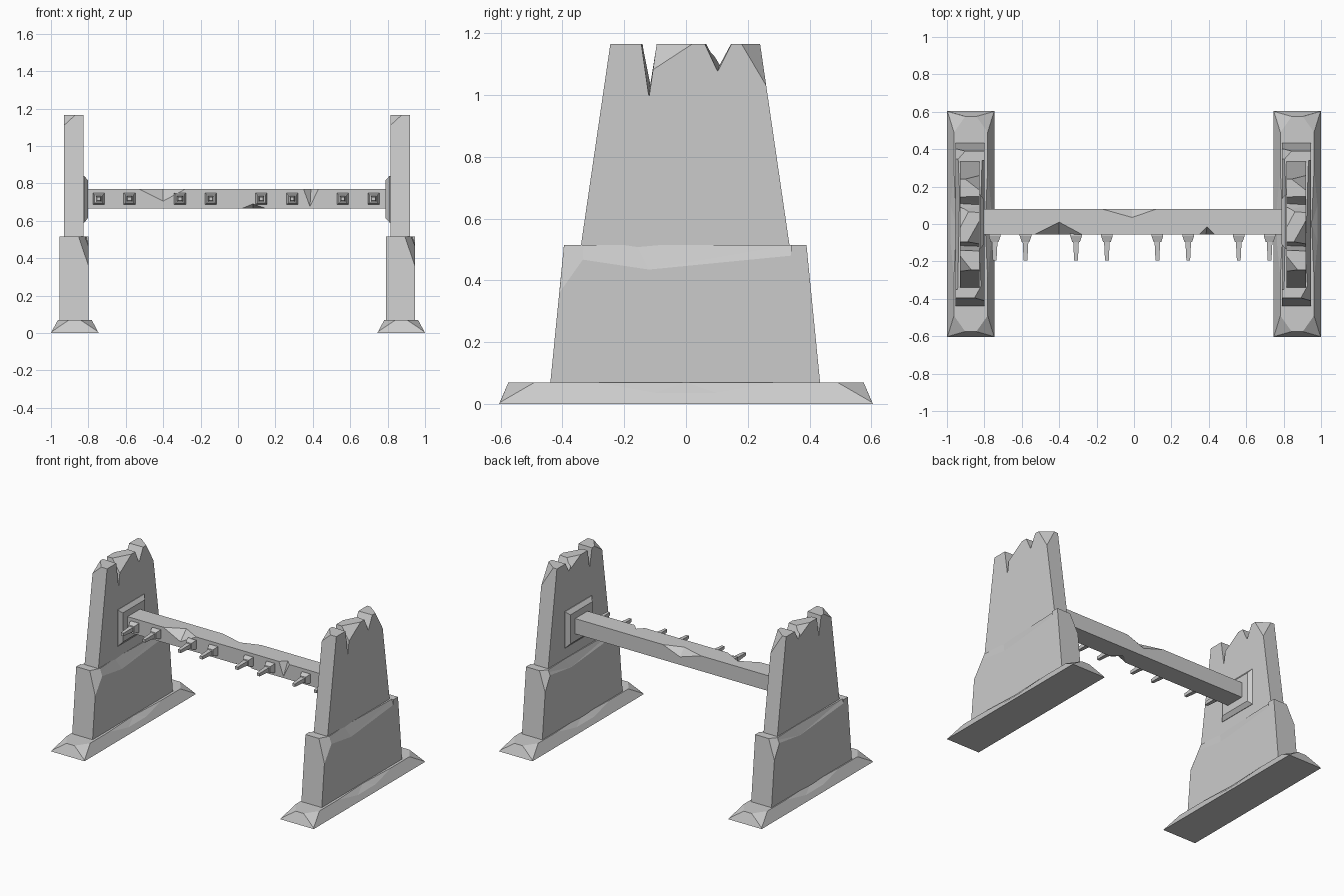
import bpy, bmesh
from mathutils import Vector

cube = bpy.data.objects.get("Cube")
if cube:
    bpy.data.objects.remove(cube, do_unlink=True)

stone = bpy.data.materials.new("plain_grey")
stone.use_nodes = True
GREY = (0.6, 0.6, 0.6, 1)
stone.diffuse_color = GREY
stone.node_tree.nodes["Principled BSDF"].inputs["Base Color"].default_value = GREY


def add_object(name, bm):
    bmesh.ops.recalc_face_normals(bm, faces=bm.faces)
    mesh = bpy.data.meshes.new(name)
    bm.to_mesh(mesh)
    bm.free()
    mesh.materials.append(stone)
    ob = bpy.data.objects.new(name, mesh)
    bpy.context.collection.objects.link(ob)
    return ob


def loft(name, rings):
    """Skin a stack of four-cornered rings and cap both ends."""
    bm = bmesh.new()
    loops = [[bm.verts.new(p) for p in ring] for ring in rings]
    for a, b in zip(loops, loops[1:]):
        for i in range(4):
            j = (i + 1) % 4
            bm.faces.new((a[i], a[j], b[j], b[i]))
    bm.faces.new(loops[0])
    bm.faces.new(loops[-1])
    return add_object(name, bm)


def block(name, *levels):
    """Tapered block from levels of (z, x0, x1, y0, y1)."""
    return loft(name, [[(x0, y0, z), (x1, y0, z), (x1, y1, z), (x0, y1, z)]
                       for z, x0, x1, y0, y1 in levels])


def chip(ob, cuts):
    """Break pieces off: each cut is a hull of points swept outward by a push."""
    bm = bmesh.new()
    for push, points in cuts:
        pts = [Vector(p) for p in points]
        pts += [p + Vector(push) for p in pts]
        verts = [bm.verts.new(p) for p in pts]
        hull = bmesh.ops.convex_hull(bm, input=verts)
        loose = {v for v in hull["geom_interior"] + hull["geom_unused"]
                 if isinstance(v, bmesh.types.BMVert)}
        bmesh.ops.delete(bm, geom=list(loose), context='VERTS')
    cutter = add_object("cutter", bm)
    cutter.hide_render = True
    mod = ob.modifiers.new("chips", 'BOOLEAN')
    mod.operation, mod.object = 'DIFFERENCE', cutter
    mod.solver, mod.use_self = 'EXACT', True
    graph = bpy.context.evaluated_depsgraph_get()
    mesh = bpy.data.meshes.new_from_object(ob.evaluated_get(graph))
    ob.modifiers.clear()
    ob.data = mesh
    bpy.data.objects.remove(cutter, do_unlink=True)


# Foot slab with worn edges and corners
foot = block("foot", (0, -.1275, .1275, -.605, .605), (.07, -.09, .09, -.575, .575))
cuts = []
for s in (1, -1):
    cuts.append(((.1 * s, 0, .1), [(.109 * s, -.1, .035), (.109 * s, .1, .035),
                                   (.09 * s, -.29, .07), (.09 * s, .29, .07),
                                   (.077 * s, 0, .07)]))
    for t in (1, -1):
        cuts.append(((.1 * s, .1 * t, .1), [(.125 * s, .602 * t, .005),
                                            (.09 * s, .49 * t, .07),
                                            (.03 * s, .575 * t, .07)]))
chip(foot, cuts)

# Lower pillar block with broken top edges
lower = block("lower_block", (.06, -.0825, .0725, -.44, .435), (.515, -.0825, .0725, -.395, .39))
chip(lower, [
    ((.1, 0, .1), [(.0725, -.42, .48), (.0725, -.12, .435), (.0725, .34, .48),
                   (.06, -.42, .515), (.045, -.16, .515), (.06, .34, .515)]),
    ((-.1, 0, .1), [(-.0825, -.35, .49), (-.0825, .12, .45), (-.0825, .41, .49),
                    (-.07, -.35, .515), (-.06, .16, .515), (-.07, .41, .515)]),
    ((.1, -.1, .1), [(.0725, -.41, .36), (.02, -.395, .515), (.0725, -.3, .515)]),
    ((-.1, .1, .1), [(-.0825, .405, .38), (-.03, .39, .515), (-.0825, .33, .515)]),
])

# Upper pillar block with notched, crumbling top
upper = block("upper_block", (.5, -.0575, .0475, -.342, .337), (1.165, -.0575, .0475, -.245, .24))
chip(upper, [
    ((0, 0, .1), [(.06, -.145, 1.165), (.06, -.095, 1.165), (.06, -.12, .99),
                  (-.07, -.14, 1.165), (-.07, -.095, 1.165), (-.07, -.115, 1.04)]),
    ((0, 0, .1), [(.06, .06, 1.165), (.06, .147, 1.165), (.06, .102, 1.075),
                  (-.07, .07, 1.165), (-.07, .145, 1.165), (-.07, .11, 1.1)]),
    ((-.1, -.1, .1), [(-.0575, -.253, 1.11), (.0025, -.245, 1.165), (-.0575, -.17, 1.165)]),
    ((.1, -.03, .1), [(.0475, -.11, 1.08), (.0475, .02, 1.165), (-.02, -.1, 1.165)]),
    ((.1, .1, .1), [(.0475, .18, 1.165), (.0475, .26, 1.03), (-.03, .24, 1.165)]),
    ((-.1, .05, .1), [(-.0575, -.02, 1.165), (-.0575, .09, 1.11), (-.01, .07, 1.165)]),
])

# The two pillars share the same shapes
for part in (foot, lower, upper):
    base_name = part.name
    twin = part.copy()
    bpy.context.collection.objects.link(twin)
    part.name, twin.name = "right_" + base_name, "left_" + base_name
    part.location.x, twin.location.x = -.8725, .8725

# Bevelled sockets on the inner pillar faces
for side, x0, x1 in (("right", -.835, -.802), ("left", .825, .788)):
    rings = []
    for x, grow in ((x0, 0), (x0 + (x1 - x0) * .4, 0), (x1, -.025)):
        y, z = .145 + grow, .125 + grow
        rings.append([(x, .0125 + a * y, .715 + b * z)
                      for a, b in ((-1, -1), (1, -1), (1, 1), (-1, 1))])
    loft(side + "_socket", rings)

# Crossbeam with chipped edges
beam = block("crossbeam", (.665, -.815, .8, -.055, .08), (.77, -.815, .8, -.055, .08))
chip(beam, [
    ((0, -.1, .1), [(-.53, -.055, .77), (-.28, -.055, .77), (-.4, -.055, .705), (-.4, .01, .77)]),
    ((0, -.1, .1), [(.35, -.055, .77), (.43, -.055, .77), (.385, -.055, .675), (.39, -.015, .77)]),
    ((0, -.1, -.1), [(.02, -.055, .665), (.15, -.055, .665), (.08, -.055, .69), (.08, 0, .665)]),
    ((0, .1, .1), [(-.17, .08, .77), (.12, .08, .77), (-.01, .08, .72), (-.01, .035, .77)]),
])

# Pegs along the front of the beam
for n, x in enumerate((-.745, -.58, -.31, -.145, .125, .29, .56, .725), 1):
    rings = [[(x + a * r, y, .717 + b * r) for a, b in ((-1, -1), (1, -1), (1, 1), (-1, 1))]
             for y, r in ((-.05, .031), (-.065, .031), (-.095, .021), (-.097, .015), (-.195, .01))]
    loft(f"peg_{n}", rings)
